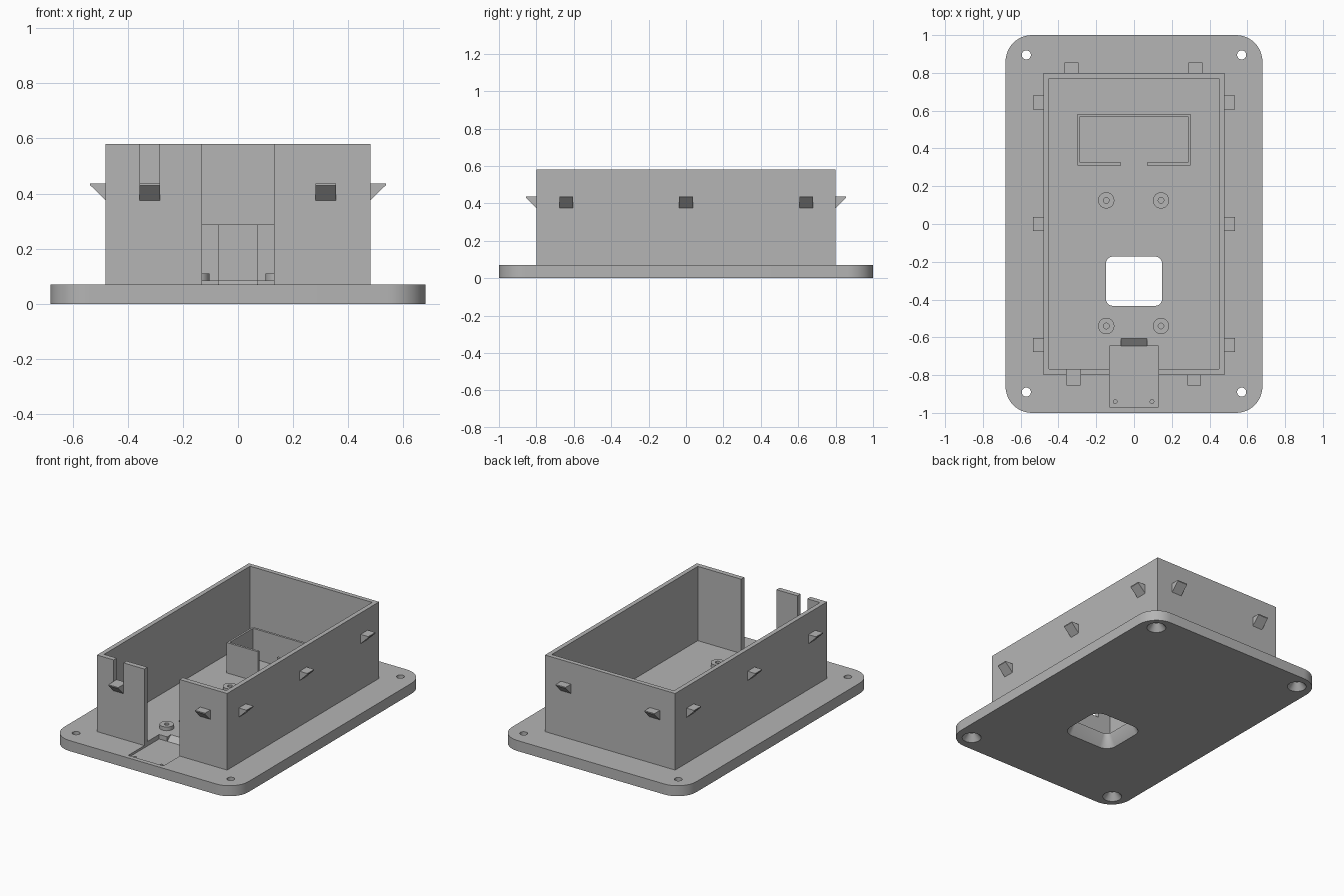
import bpy, bmesh, math

if "Cube" in bpy.data.objects:
    bpy.data.objects.remove(bpy.data.objects["Cube"])

grey = bpy.data.materials.new("grey_plastic")
grey.diffuse_color = (0.46, 0.46, 0.46, 1)
grey.use_nodes = True
grey.node_tree.nodes["Principled BSDF"].inputs["Base Color"].default_value = grey.diffuse_color


def loft(name, rings):
    """Closed solid through rings of matching points."""
    bm = bmesh.new()
    loops = [[bm.verts.new(p) for p in ring] for ring in rings]
    n = len(loops[0])
    bm.faces.new(loops[0][::-1])
    bm.faces.new(loops[-1])
    for a, b in zip(loops, loops[1:]):
        for i in range(n):
            j = (i + 1) % n
            bm.faces.new((a[i], a[j], b[j], b[i]))
    bmesh.ops.recalc_face_normals(bm, faces=bm.faces)
    me = bpy.data.meshes.new(name)
    bm.to_mesh(me)
    bm.free()
    me.materials.append(grey)
    ob = bpy.data.objects.new(name, me)
    bpy.context.collection.objects.link(ob)
    return ob


def box(name, x0, x1, y0, y1, z0, z1):
    return loft(name, [[(x0, y0, z), (x1, y0, z), (x1, y1, z), (x0, y1, z)] for z in (z0, z1)])


def rounded(hx, hy, r, z, cx=0, cy=0, seg=12):
    pts = []
    for q, (sx, sy) in enumerate(((1, 1), (-1, 1), (-1, -1), (1, -1))):
        for i in range(seg + 1):
            a = (q + i / seg) * math.pi / 2
            pts.append((cx + sx * (hx - r) + r * math.cos(a),
                        cy + sy * (hy - r) + r * math.sin(a), z))
    return pts


def circle(x, y, r, z, n=32):
    return [(x + r * math.cos(2 * math.pi * i / n), y + r * math.sin(2 * math.pi * i / n), z)
            for i in range(n)]


def combine(target, tool, op='DIFFERENCE'):
    mod = target.modifiers.new("bool", 'BOOLEAN')
    mod.operation, mod.solver, mod.object = op, 'EXACT', tool
    bpy.context.view_layer.objects.active = target
    bpy.ops.object.modifier_apply(modifier=mod.name)
    bpy.data.objects.remove(tool, do_unlink=True)


def smooth(ob):
    bpy.ops.object.select_all(action='DESELECT')
    ob.select_set(True)
    bpy.context.view_layer.objects.active = ob
    bpy.ops.object.shade_smooth_by_angle(angle=math.radians(30))


# Base plate with hollow box on top
shell = loft("enclosure_shell", [rounded(0.68, 1, 0.14, z) for z in (0, 0.07)])
combine(shell, box("walls", -0.48, 0.48, -0.8, 0.8, 0.03, 0.58), 'UNION')
combine(shell, box("cavity", -0.45, 0.45, -0.767, 0.77, 0.085, 0.7))

# Front wall opening and latch slot
combine(shell, box("front_gap", -0.13, 0.13, -0.9, -0.7, 0.085, 0.7))
combine(shell, box("latch_slot", -0.357, -0.284, -0.9, -0.7, 0.437, 0.7))

# Shallow connector recess with a ramp at its inner end
combine(shell, box("recess", -0.13, 0.13, -0.97, -0.645, 0.055, 0.2))
ramp = [(-0.66, 0.055), (-0.645, 0.055), (-0.594, 0.095), (-0.66, 0.095)]
combine(shell, loft("ramp", [[(x, y, z) for y, z in ramp] for x in (-0.07, 0.07)]))
for x in (-0.1, 0.095):
    combine(shell, loft("pin_hole", [circle(x, -0.94, 0.01, z, 16) for z in (0.035, 0.1)]))

# Flared window through the floor
combine(shell, loft("window", [rounded(0.148 + f, 0.13 + f, 0.035 + f, z, 0, -0.303)
                               for f, z in ((0.042, -0.01), (0, 0.07), (0, 0.2))]))

# Countersunk corner screw holes
for x in (-0.57, 0.57):
    for y in (-0.89, 0.895):
        combine(shell, loft("screw_hole", [circle(x, y, r, z) for r, z in
                                           ((0.067, -0.01), (0.024, 0.045), (0.024, 0.1))]))
smooth(shell)

# Standoffs with blind holes
for x in (-0.147, 0.143):
    for y in (-0.54, 0.125):
        post = loft("standoff", [circle(x, y, 0.043, z) for z in (0.085, 0.11)])
        combine(post, loft("bore", [circle(x, y, 0.015, z) for z in (0.088, 0.2)]))
        smooth(post)

# Inner holder: thin C-shaped wall open at the front
holder = [(-0.07, 0.31), (-0.07, 0.325), (-0.287, 0.325), (-0.287, 0.568), (0.287, 0.568),
          (0.287, 0.325), (0.07, 0.325), (0.07, 0.31), (0.3, 0.31), (0.3, 0.583),
          (-0.3, 0.583), (-0.3, 0.31)]
loft("inner_holder", [[(x, y, z) for x, y in holder] for z in (0.085, 0.287)])


# Snap-fit wedge clips around the walls
def clip(name, x, y, angle):
    prof = [(0, 0.375), (0.056, 0.43), (0.056, 0.437), (0, 0.437)]
    c, s = math.cos(angle), math.sin(angle)
    loft(name, [[(x + d * c - w * s, y + d * s + w * c, z) for d, z in prof]
                for w in (-0.037, 0.037)])


for y in (-0.64, 0, 0.643):
    clip("right_clip", 0.48, y, 0)
    clip("left_clip", -0.48, y, math.pi)
for x in (-0.32, 0.319):
    clip("front_clip", x, -0.8, -math.pi / 2)
for x in (-0.33, 0.325):
    clip("back_clip", x, 0.8, math.pi / 2)
